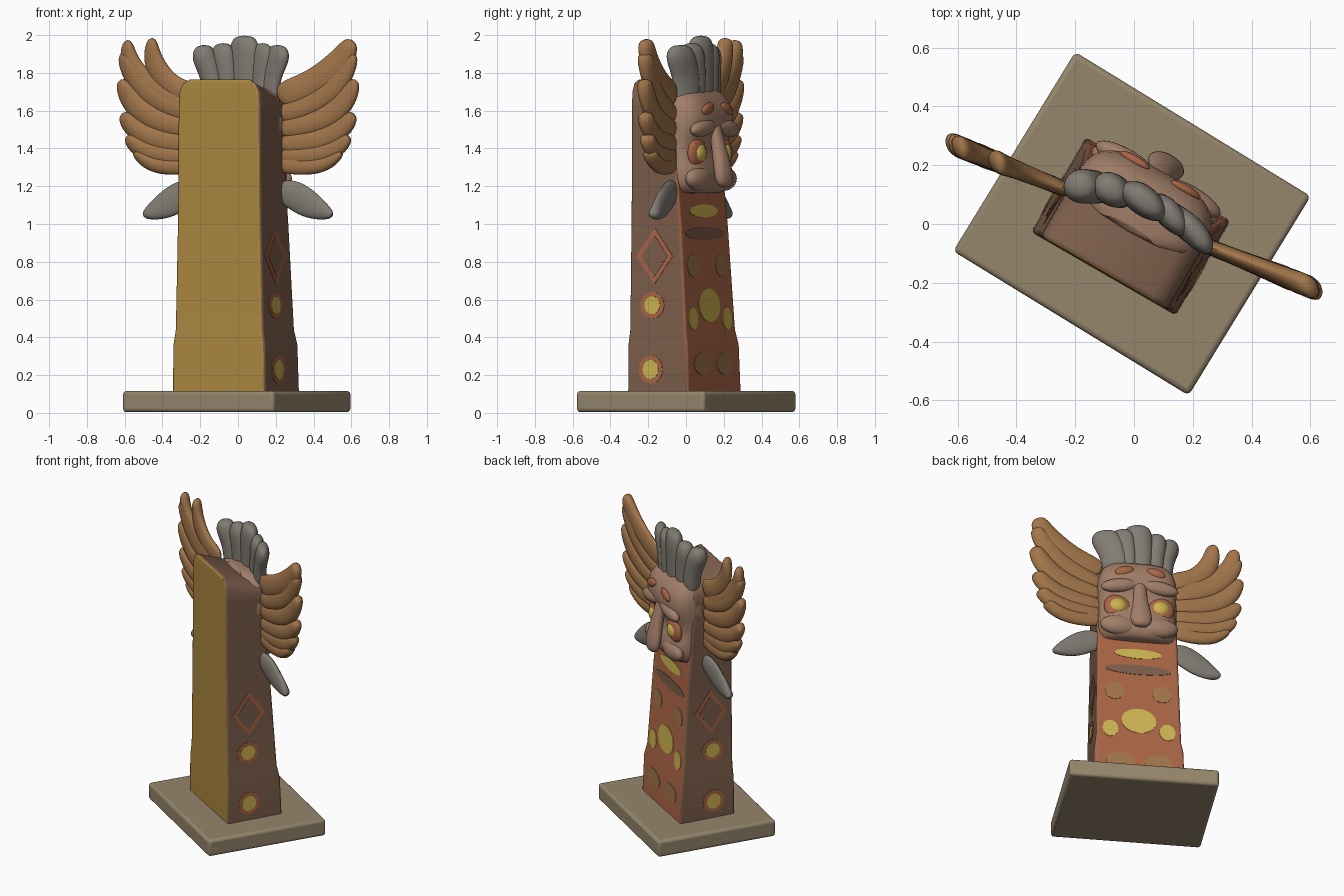
import bpy, bmesh, math
from mathutils import Matrix, Vector

if "Cube" in bpy.data.objects:
    bpy.data.objects.remove(bpy.data.objects["Cube"])

BODY = Matrix.Translation((-0.012, -0.01, 0)) @ Matrix.Rotation(math.radians(-30), 4, 'Z')
BASE = Matrix.Translation((-0.007, 0.001, 0)) @ Matrix.Rotation(math.radians(-31.5), 4, 'Z')


def mat(name, r, g, b):
    m = bpy.data.materials.new(name)
    m.diffuse_color = (r, g, b, 1)
    m.use_nodes = True
    m.node_tree.nodes["Principled BSDF"].inputs["Base Color"].default_value = m.diffuse_color
    return m


gold = mat("gold", 0.42, 0.25, 0.05)
brown = mat("brown", 0.20, 0.11, 0.07)
red = mat("red", 0.40, 0.13, 0.06)
tan = mat("tan", 0.30, 0.24, 0.15)
stone = mat("stone", 0.22, 0.20, 0.17)
ochre = mat("ochre", 0.36, 0.18, 0.07)
skin = mat("skin", 0.36, 0.21, 0.14)
yellow = mat("yellow", 0.60, 0.45, 0.08)


def finish(name, bm, mats, matrix=Matrix(), bevel=0, subsurf=0, angle=40):
    bmesh.ops.recalc_face_normals(bm, faces=bm.faces)
    me = bpy.data.meshes.new(name)
    bm.to_mesh(me)
    bm.free()
    ob = bpy.data.objects.new(name, me)
    bpy.context.collection.objects.link(ob)
    ob.matrix_world = matrix
    for m in mats:
        me.materials.append(m)
    if bevel:
        b = ob.modifiers.new("bevel", 'BEVEL')
        b.width, b.segments, b.limit_method = bevel, 3, 'ANGLE'
        b.angle_limit = math.radians(40)
    if subsurf:
        s = ob.modifiers.new("smooth", 'SUBSURF')
        s.levels = s.render_levels = subsurf
    bpy.context.view_layer.objects.active = ob
    ob.select_set(True)
    bpy.ops.object.shade_smooth_by_angle(angle=math.radians(angle))
    ob.select_set(False)
    return ob


def loft(rings):
    bm = bmesh.new()
    rows = [[bm.verts.new(p) for p in r] for r in rings]
    n = len(rows[0])
    for a, b in zip(rows, rows[1:]):
        for i in range(n):
            bm.faces.new((a[i], a[(i + 1) % n], b[(i + 1) % n], b[i]))
    bm.faces.new(rows[0])
    bm.faces.new(rows[-1])
    return bm


def tube(name, path, material, plane_y, matrix=Matrix()):
    """Flattened feather: path items are (x, z, half width, half thickness)."""
    rings = []
    for i, (x, z, w, t) in enumerate(path):
        a, b = path[max(i - 1, 0)], path[min(i + 1, len(path) - 1)]
        d = Vector((b[0] - a[0], 0, b[1] - a[1])).normalized()
        side = Vector((d.z, 0, -d.x))
        ring = []
        for k in range(8):
            c, s = math.cos(k * math.pi / 4), math.sin(k * math.pi / 4)
            p = Vector((x, 0, z)) + side * (w * c * 1.1)
            p.y = plane_y(p.x, p.z) + t * s * 1.1
            ring.append(p)
        rings.append(ring)
    return finish(name, loft(rings), [material], matrix, subsurf=2, angle=80)


def ball(name, loc, size, material, tilt=0):
    bm = bmesh.new()
    bmesh.ops.create_uvsphere(bm, u_segments=24, v_segments=14, radius=1)
    m = Matrix.Translation(loc) @ Matrix.Rotation(tilt, 4, 'Y') @ Matrix.Diagonal((*size, 1))
    bm.transform(m)
    return finish(name, bm, [material], BODY, angle=80)


# Plinth
bm = bmesh.new()
bmesh.ops.create_cube(bm, size=1)
bm.transform(Matrix.Translation((0, 0, 0.06)) @ Matrix.Diagonal((0.94, 0.795, 0.112, 1)))
finish("plinth", bm, [tan], BASE, bevel=0.018)

# Tapering post: (z, half width, back, front, drop of the front edge)
POST = [(0.10, .284, -.184, .188, 0), (0.36, .280, -.184, .178, 0), (0.44, .268, -.180, .162, 0),
        (1.00, .255, -.180, .125, 0), (1.20, .252, -.180, .105, 0), (1.63, .250, -.180, .08, .06),
        (1.70, .246, -.180, .08, .08), (1.745, .225, -.180, .08, .09), (1.77, .180, -.174, .08, .10)]
bm = loft([[(-h, b, z), (h, b, z), (h, f, z - d), (-h, f, z - d)] for z, h, b, f, d in POST])
for f in bm.faces:
    c = f.calc_center_median()
    if c.y < -0.15:
        f.material_index = 1
    elif c.y > 0.07 and abs(c.x) < 0.1:
        f.material_index = 2
finish("post", bm, [brown, gold, red], BODY, bevel=0.014)


def post_at(z):
    for a, b in zip(POST, POST[1:]):
        if a[0] <= z <= b[0]:
            t = (z - a[0]) / (b[0] - a[0])
            return [p + (q - p) * t for p, q in zip(a, b)]


def medallion(name, face, offset, z, w, h, material, sides=20, lift=0.003):
    """Thin painted patch lying on the front (0) or a side (+1/-1) of the post."""
    rows = []
    for out in (-0.01, lift):
        row = []
        for k in range(sides):
            a = 2 * math.pi * k / sides
            o, zz = offset + w * math.cos(a), z + h * math.sin(a)
            _, hw, _, fr, _ = post_at(zz)
            row.append((o, fr + out, zz) if face == 0 else (face * (hw + out), o, zz))
        rows.append(row)
    finish(name, loft(rows), [material], BODY)


# Painted patches on both sides and on the front
for s, label in ((1, "right"), (-1, "left")):
    medallion(label + "_diamond", s, -.03, .83, .11, .15, red, 4)
    medallion(label + "_diamond_center", s, -.03, .83, .08, .11, brown, 4, .005)
    for z, h in ((.57, .07), (.23, .075)):
        medallion(label + "_spot_rim", s, -.04, z, .072, h, red)
        medallion(label + "_spot", s, -.04, z, .048, h * .68, yellow, 20, .005)
medallion("front_spot", 0, 0, .57, .11, .09, yellow)
medallion("front_band", 0, 0, 1.07, .15, .035, yellow)
medallion("front_dark_band", 0, 0, .95, .21, .035, brown)
for s in (1, -1):
    medallion("front_upper_spot", 0, s * .15, .78, .06, .06, ochre)
    medallion("front_lower_spot", 0, s * .18, .50, .05, .06, yellow)
    medallion("front_foot_spot", 0, s * .12, .26, .09, .06, ochre)

# Head: (z, half width, front)
HEAD = [(1.16, .19, .15), (1.175, .232, .185), (1.24, .252, .212), (1.31, .25, .20),
        (1.37, .245, .17), (1.45, .248, .18), (1.52, .254, .222), (1.60, .250, .218),
        (1.67, .228, .185), (1.71, .18, .14), (1.73, .10, .09)]
rings = []
for z, hw, fr in HEAD:
    ring = [(hw, -.02, z)]
    for k in range(17):
        a = math.pi * k / 16
        c, s = math.cos(a), math.sin(a)
        ring.append((hw * math.copysign(abs(c) ** .6, c), .03 + (fr - .03) * s ** .6, z))
    ring.append((-hw, -.02, z))
    rings.append(ring)
finish("head", loft(rings), [skin], BODY, subsurf=1, angle=70)

# Nose, eyes, brows and cheeks
nose_line = lambda x, z: .185 + .06 * max(0, min(1, (1.52 - z) / .25))
tube("nose", [(0, 1.56, .04, .02), (0, 1.45, .04, .035), (0, 1.34, .055, .042),
              (0, 1.25, .075, .042), (0, 1.19, .05, .03)], skin, nose_line, BODY)
for s, label in ((1, "right"), (-1, "left")):
    ball(label + "_eye_rim", (s * .135, .158, 1.375), (.085, .033, .085), red)
    ball(label + "_eye", (s * .135, .170, 1.375), (.055, .033, .05), yellow)
    ball(label + "_brow", (s * .125, .188, 1.51), (.12, .04, .045), skin, s * .15)
    ball(label + "_cheek", (s * .125, .165, 1.24), (.12, .05, .065), skin)
    ball(label + "_forehead_mark", (s * .10, .203, 1.61), (.06, .018, .03), red, s * .3)

# Wings: mirrored feathers lying in one slanted plane
wing_plane = lambda x, z: .025 - .40 * x
FEATHERS = [
    [(.20, 1.57, .05), (.36, 1.62, .06), (.50, 1.71, .066), (.58, 1.83, .055), (.615, 1.91, .025)],
    [(.20, 1.50, .05), (.36, 1.52, .06), (.50, 1.58, .066), (.58, 1.67, .06), (.625, 1.77, .03)],
    [(.20, 1.42, .05), (.36, 1.43, .06), (.48, 1.46, .06), (.57, 1.52, .055), (.615, 1.59, .03)],
    [(.20, 1.36, .05), (.36, 1.36, .055), (.47, 1.38, .055), (.55, 1.42, .048), (.59, 1.47, .025)],
    [(.20, 1.32, .05), (.34, 1.305, .048), (.43, 1.31, .045), (.50, 1.34, .038), (.555, 1.385, .018)],
]
TOP_RIGHT = [(.20, 1.67, .075), (.36, 1.725, .07), (.48, 1.80, .075), (.57, 1.89, .068), (.605, 1.98, .035)]
TOP_LEFT = [[(.20, 1.67, .07), (.33, 1.71, .06), (.42, 1.79, .065), (.46, 1.90, .048), (.455, 1.99, .022)],
            [(.24, 1.60, .06), (.42, 1.68, .065), (.53, 1.77, .07), (.585, 1.88, .05), (.585, 1.98, .024)]]
LEAF = [(.20, 1.19, .05), (.29, 1.16, .08), (.38, 1.10, .075), (.46, 1.06, .045), (.505, 1.045, .015)]
for s, label, tops in ((1, "right", [TOP_RIGHT]), (-1, "left", TOP_LEFT)):
    for f in FEATHERS + tops:
        tube(label + "_wing_feather",
             [(s * x, z, w, .026 + .018 * i / 4) for i, (x, z, w) in enumerate(f)],
             ochre, wing_plane)
    tube(label + "_lower_leaf", [(s * x, z, w, .03) for x, z, w in LEAF], stone, wing_plane)

# Crown: flared lobes along a bowed line
crown_plane = lambda x, z: .03 - .38 * x + .065 * max(0, 1 - (x / .25) ** 2)
for x0, x1, top, w in ((-.13, -.185, 1.955, .066), (-.06, -.08, 1.965, .066), (.03, .035, 2.005, .08),
                       (.11, .13, 1.965, .06), (.16, .215, 1.955, .066)):
    tube("crown_lobe", [(x0, 1.60, w * .8, .055), (x0, 1.75, w * .9, .058),
                        ((x0 + x1) / 2, 1.84, w, .058), (x1, top - .055, w, .062),
                        (x1, top - .005, w * .6, .035)], stone, crown_plane)
